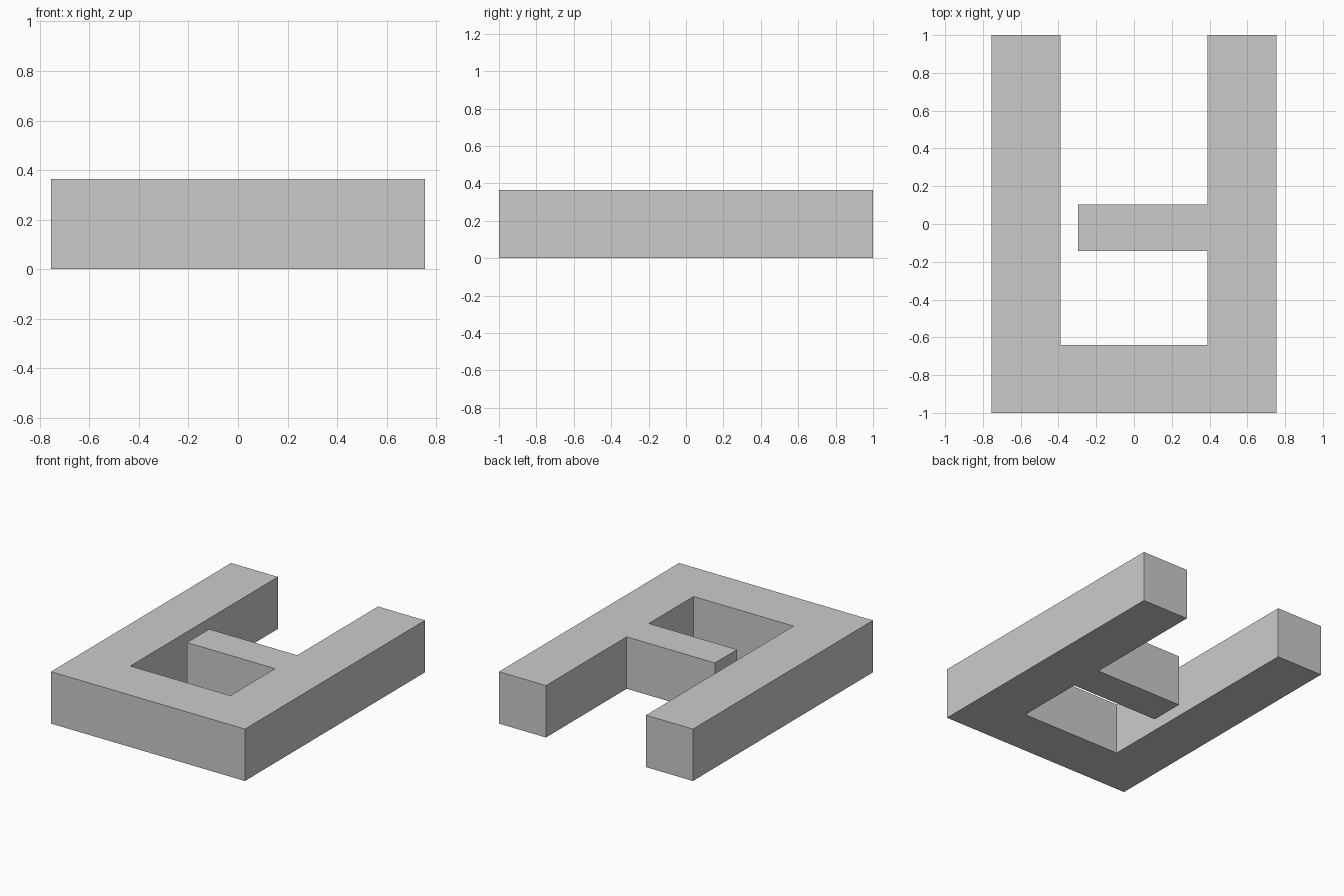
import bpy, bmesh

if "Cube" in bpy.data.objects:
    bpy.data.objects.remove(bpy.data.objects["Cube"])

HEIGHT = 0.365


def extrude_outline(name, outline, height):
    """Make a solid by raising a flat outline from z = 0."""
    bm = bmesh.new()
    base = bm.faces.new([bm.verts.new((x, y, 0)) for x, y in outline])
    top = bmesh.ops.extrude_face_region(bm, geom=[base], use_keep_orig=True)
    moved = [g for g in top["geom"] if isinstance(g, bmesh.types.BMVert)]
    bmesh.ops.translate(bm, verts=moved, vec=(0, 0, height))
    bmesh.ops.recalc_face_normals(bm, faces=bm.faces)
    mesh = bpy.data.meshes.new(name)
    bm.to_mesh(mesh)
    bm.free()
    obj = bpy.data.objects.new(name, mesh)
    bpy.context.collection.objects.link(obj)
    return obj


# U-shaped block with an inward tongue on the right arm
half_w, inner = 0.754, 0.389
floor_y = -0.64
tongue_x, tongue_low, tongue_high = -0.297, -0.143, 0.103
outline = [
    (-half_w, -1), (half_w, -1), (half_w, 1), (inner, 1),
    (inner, tongue_high), (tongue_x, tongue_high),
    (tongue_x, tongue_low), (inner, tongue_low),
    (inner, floor_y), (-inner, floor_y), (-inner, 1), (-half_w, 1),
]
extrude_outline("forked_block", outline, HEIGHT)
